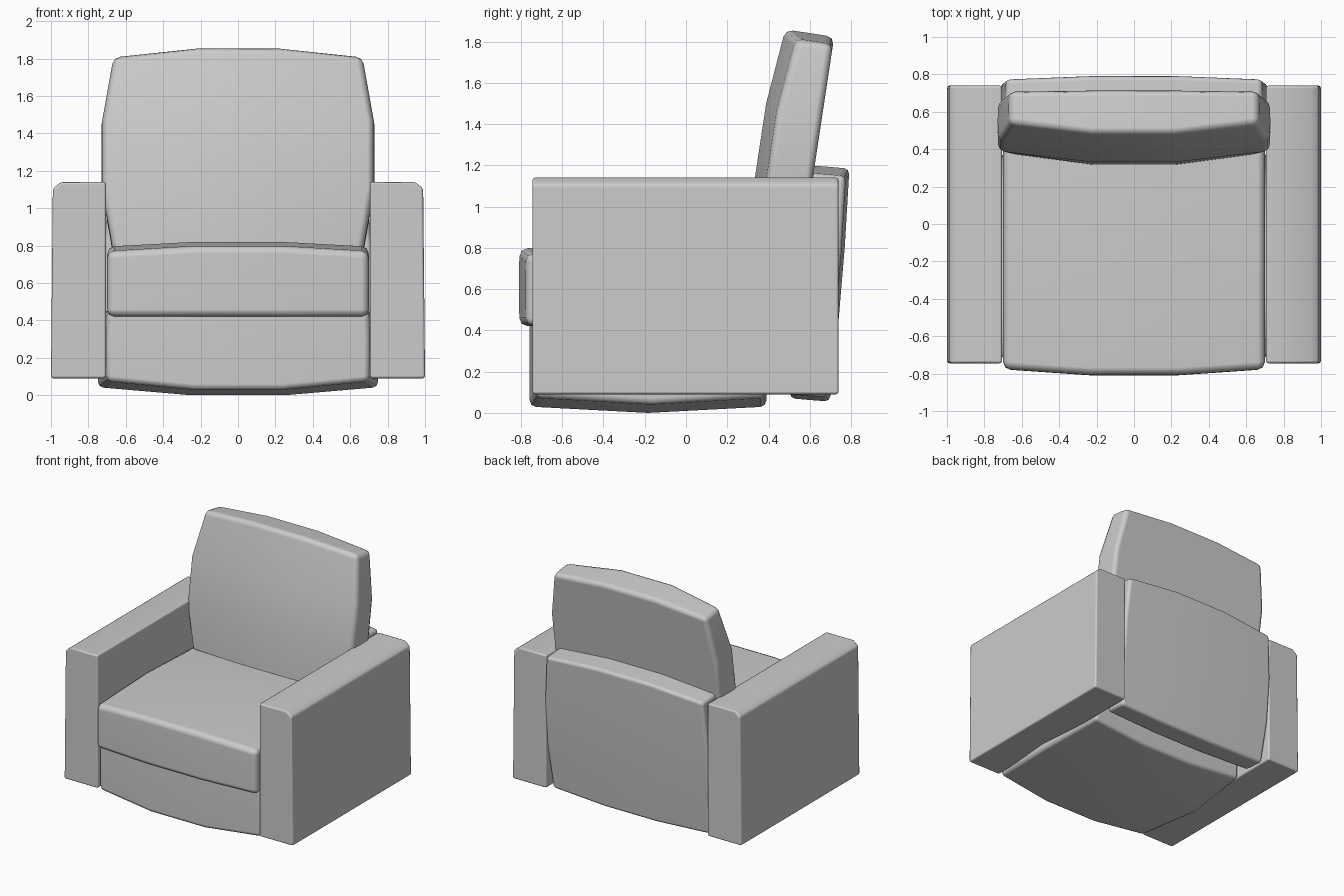
import bpy, bmesh
from math import radians
from mathutils import Vector

if "Cube" in bpy.data.objects:
    bpy.data.objects.remove(bpy.data.objects["Cube"])


def finish(name, bm, bevel, mirror=False):
    bmesh.ops.recalc_face_normals(bm, faces=bm.faces[:])
    me = bpy.data.meshes.new(name)
    bm.to_mesh(me)
    bm.free()
    ob = bpy.data.objects.new(name, me)
    bpy.context.collection.objects.link(ob)
    for p in me.polygons:
        p.use_smooth = True
    if mirror:
        ob.modifiers.new("mirror", 'MIRROR')
    b = ob.modifiers.new("soft_edges", 'BEVEL')
    b.width, b.segments = bevel, 2
    b.limit_method, b.angle_limit = 'ANGLE', radians(40)
    b.harden_normals = True
    return ob


def cushion(name, lo, hi, crown_lo, crown_hi, bevel, tilt=0, pivot=(0, 0, 0), segs=(3, 2, 3)):
    """Box between lo and hi whose six sides swell outward by the crown amounts."""
    bm = bmesh.new()
    bmesh.ops.create_cube(bm, size=2)
    for axis, n in enumerate(segs):
        no = Vector((0, 0, 0))
        no[axis] = 1
        for i in range(1, n):
            geom = bm.verts[:] + bm.edges[:] + bm.faces[:]
            bmesh.ops.bisect_plane(bm, geom=geom, plane_co=no * (2 * i / n - 1), plane_no=no)
    size = [hi[k] - lo[k] for k in range(3)]
    for v in bm.verts:
        u, p = v.co.copy(), Vector()
        for k in range(3):
            a, b = (k + 1) % 3, (k + 2) % 3
            la, lb = size[a] ** 2, size[b] ** 2
            w = min(1, 1.1 * (1 - (u[a] ** 2 * la + u[b] ** 2 * lb) / (la + lb)))
            low, high = lo[k] - crown_lo[k] * w, hi[k] + crown_hi[k] * w
            p[k] = low + (high - low) * (u[k] + 1) / 2
        v.co = p
    ob = finish(name, bm, bevel)
    ob.location = pivot
    ob.rotation_euler.x = -radians(tilt)
    return ob


# Armrests: side profile extruded front to back, mirrored
bm = bmesh.new()
profile = [(0.705, 0.09), (1.0, 0.09), (0.99, 1.105), (0.945, 1.14), (0.705, 1.14)]
face = bm.faces.new([bm.verts.new((x, -0.745, z)) for x, z in profile])
ext = bmesh.ops.extrude_face_region(bm, geom=[face])
bmesh.ops.translate(bm, vec=(0, 1.485, 0),
                    verts=[g for g in ext["geom"] if isinstance(g, bmesh.types.BMVert)])
finish("armrests", bm, 0.014, mirror=True)

# Base with a rounded underside
cushion("base", (-0.70, -0.73, 0.075), (0.70, 0.39, 0.45),
        (0.05, 0.03, 0.075), (0.05, 0.0, 0.0), 0.03)

# Seat cushion
cushion("seat_cushion", (-0.70, -0.775, 0.42), (0.70, 0.48, 0.77),
        (0.0, 0.035, 0.0), (0.0, 0.0, 0.05), 0.04)

# Leaning back cushion
cushion("back_cushion", (-0.665, -0.08, -0.54), (0.665, 0.10, 0.525),
        (0.065, 0.10, 0.0), (0.065, 0.0, 0.04), 0.035, 8.6, (0, 0.535, 1.28))

# Rear panel behind the back cushion
cushion("rear_panel", (-0.685, -0.10, -0.55), (0.685, 0.08, 0.525),
        (0.03, 0.0, 0.02), (0.03, 0.025, 0.04), 0.025, 4.8, (0, 0.65, 0.63))
